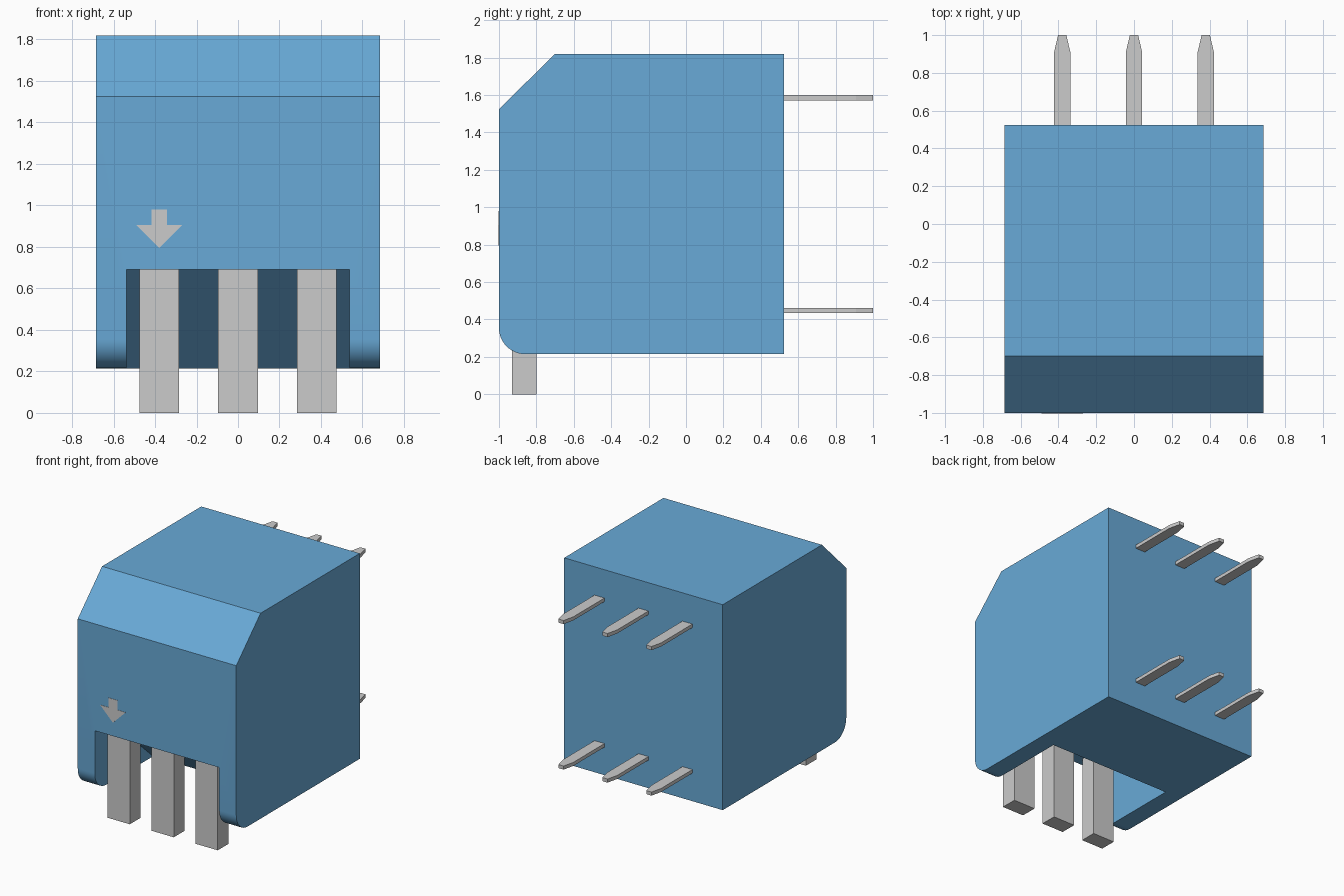
import bpy, bmesh, math
from mathutils import Vector

if "Cube" in bpy.data.objects:
    bpy.data.objects.remove(bpy.data.objects["Cube"])


def prism(name, pts, place, lo, hi, color=None):
    """Extrude a 2D profile from lo to hi; place(a, b, d) maps it into space."""
    bm = bmesh.new()
    ends = [[bm.verts.new(Vector(place(a, b, d))) for a, b in pts] for d in (lo, hi)]
    n = len(pts)
    bm.faces.new(ends[0])
    bm.faces.new(ends[1][::-1])
    for i in range(n):
        j = (i + 1) % n
        bm.faces.new((ends[0][j], ends[0][i], ends[1][i], ends[1][j]))
    bmesh.ops.recalc_face_normals(bm, faces=bm.faces[:])
    mesh = bpy.data.meshes.new(name)
    bm.to_mesh(mesh)
    bm.free()
    ob = bpy.data.objects.new(name, mesh)
    bpy.context.collection.objects.link(ob)
    if color:
        mat = bpy.data.materials.new(name + "_color")
        mat.diffuse_color = color
        mat.use_nodes = True
        mat.node_tree.nodes["Principled BSDF"].inputs["Base Color"].default_value = mat.diffuse_color
        mesh.materials.append(mat)
    return ob


def side(a, b, d):      # profile in y, z, extruded along x
    return (d, a, b)


def front(a, b, d):     # profile in x, z, extruded along y
    return (a, d, b)


def top(a, b, d):       # profile in x, y, extruded along z
    return (a, b, d)


# Housing: chamfered top front edge, rounded bottom front edge
W, BOTTOM, TOP, BACK, R = 0.685, 0.215, 1.82, 0.525, 0.14
profile = [(BACK, BOTTOM), (BACK, TOP), (-0.70, TOP), (-1.0, 1.525)]
for i in range(13):
    t = math.pi + i / 12 * math.pi / 2
    profile.append((-1 + R + R * math.cos(t), BOTTOM + R + R * math.sin(t)))
housing = prism("housing", profile, side, -W, W, (0.14, 0.40, 0.68, 1))

# Notch for the contacts: short flat ceiling, then sloping down to the underside
notch = prism("notch_cutter",
              [(-1.1, 0.1), (-1.1, 0.69), (-0.80, 0.69), (-0.154, 0.10)],
              side, -0.538, 0.538)
notch.hide_render = True
cut = housing.modifiers.new("notch", 'BOOLEAN')
cut.operation = 'DIFFERENCE'
cut.solver = 'EXACT'
cut.object = notch
bpy.context.view_layer.objects.active = housing
housing.select_set(True)
bpy.ops.object.modifier_apply(modifier="notch")
bpy.data.objects.remove(notch)
bpy.ops.object.shade_smooth_by_angle(angle=math.radians(30))

# Front contacts and the two rows of tapered back pins
for i, x in enumerate((-0.38, 0.0, 0.38)):
    h = 0.096
    prism(f"front_contact_{i + 1}",
          [(x - h, 0), (x + h, 0), (x + h, 0.72), (x - h, 0.72)],
          front, -0.93, -0.80)
    w, tip = 0.043, 0.022
    outline = [(x - w, 0.50), (x + w, 0.50), (x + w, 0.91),
               (x + tip, 1.0), (x - tip, 1.0), (x - w, 0.91)]
    for row, z in (("lower", 0.448), ("upper", 1.585)):
        prism(f"{row}_back_pin_{i + 1}", outline, top, z - 0.014, z + 0.014)

# Arrow mark on the front face
ax = -0.38
right = [(0.0, 0.795), (0.11, 0.905), (0.038, 0.905), (0.038, 0.98)]
arrow = [(ax + x, z) for x, z in right] + [(ax - x, z) for x, z in right[:0:-1]]
prism("arrow_mark", arrow, front, -1.002, -0.99)
